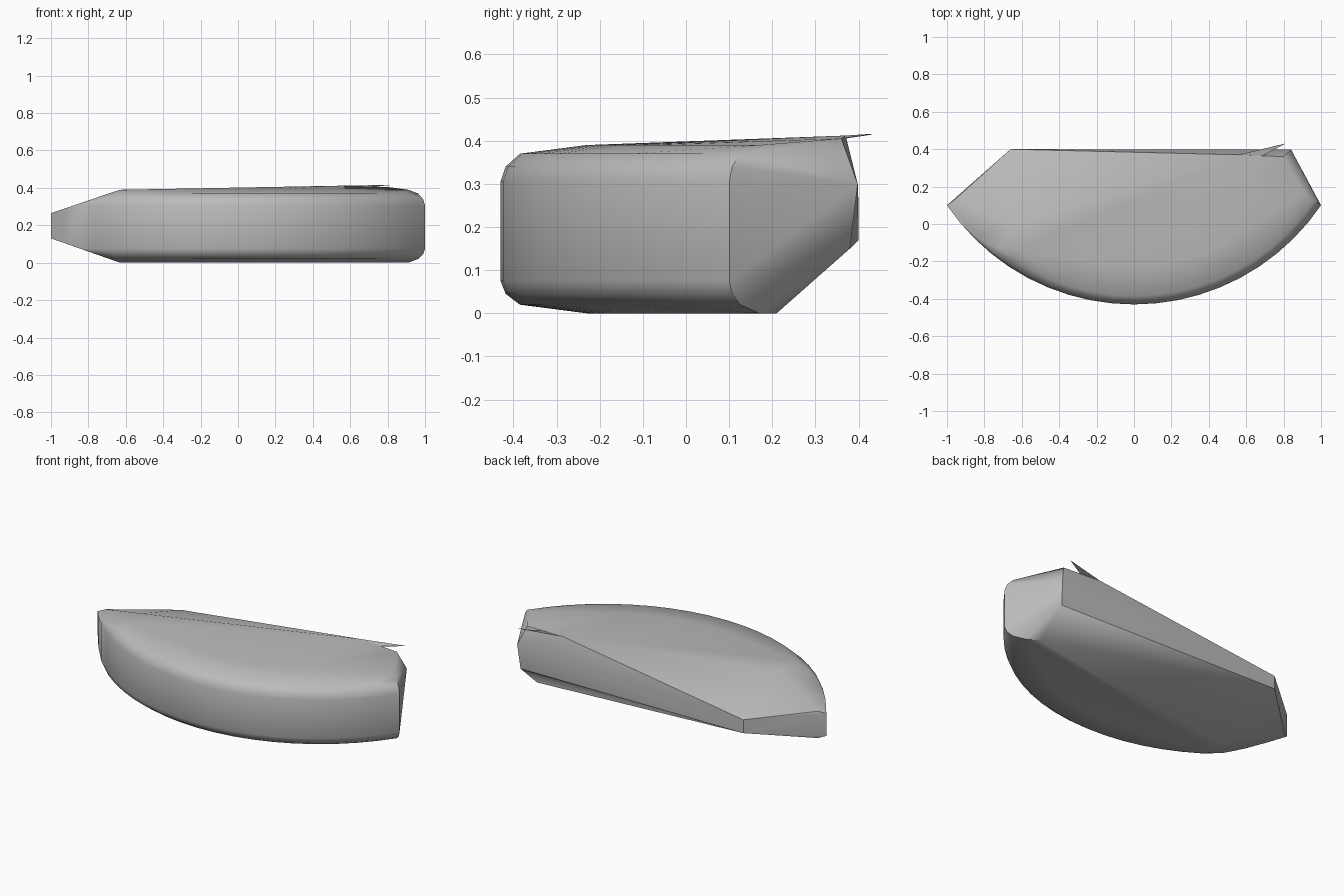
import bpy, bmesh, math

cube = bpy.data.objects.get("Cube")
if cube:
    bpy.data.objects.remove(cube, do_unlink=True)

grey = bpy.data.materials.new("plain grey")
grey.use_nodes = True
colour = (0.5, 0.5, 0.5, 1)
grey.diffuse_color = colour
grey.node_tree.nodes["Principled BSDF"].inputs["Base Color"].default_value = colour


def add_object(name, bm):
    mesh = bpy.data.meshes.new(name)
    bm.to_mesh(mesh)
    bm.free()
    mesh.materials.append(grey)
    obj = bpy.data.objects.new(name, mesh)
    bpy.context.collection.objects.link(obj)
    return obj


# Curved front: rings of a circular arc, each as (inset, low z, high z)
RADIUS, CENTRE_Y, STEPS = 1.208, 0.778, 20
SPAN = math.asin(1 / RADIUS)
RINGS = [(0, 0.075, 0.305), (0.012, 0.045, 0.34), (0.045, 0.02, 0.37), (0.2, 0, 0.39)]
points = []
for inset, low, high in RINGS:
    for i in range(STEPS + 1):
        angle = SPAN * (2 * i / STEPS - 1)
        if inset > 0.1 and abs(angle) > 0.75 * SPAN:
            continue
        radius = RADIUS - inset
        x = radius * math.sin(angle)
        y = CENTRE_Y - radius * math.cos(angle)
        # The narrow end tapers above and below
        points.append((x, y, max(low, 0.13 - 0.35 * (x + 1))))
        points.append((x, y, min(high, 0.265 + 0.34 * (x + 1))))

# Shoulders of the taper, and the slanted back
points += [(-0.63, -0.14, 0), (-0.63, -0.14, 0.39),
           (-0.66, 0.4, 0.17), (-0.66, 0.4, 0.25), (0.56, 0.37, 0.412)]
# Blunt end
points += [(0.91, 0.17, 0), (0.84, 0.21, 0), (0.83, 0.38, 0.15),
           (0.84, 0.398, 0.3), (0.8, 0.36, 0.405), (0.91, 0.17, 0.39)]

bm = bmesh.new()
for p in points:
    bm.verts.new(p)
hull = bmesh.ops.convex_hull(bm, input=bm.verts)
loose = {v for v in hull["geom_interior"] + hull["geom_unused"]
         if isinstance(v, bmesh.types.BMVert)}
bmesh.ops.delete(bm, geom=list(loose), context="VERTS")
bmesh.ops.recalc_face_normals(bm, faces=bm.faces)
body = add_object("wedge_body", bm)
bpy.ops.object.select_all(action="DESELECT")
body.select_set(True)
bpy.context.view_layer.objects.active = body
bpy.ops.object.shade_smooth_by_angle(angle=math.radians(35))

# Thin spike along the back top edge
bm = bmesh.new()
bm.faces.new([bm.verts.new(p) for p in
              [(0.56, 0.37, 0.412), (0.67, 0.355, 0.405), (0.81, 0.43, 0.416)]])
bmesh.ops.recalc_face_normals(bm, faces=bm.faces)
bmesh.ops.solidify(bm, geom=bm.faces[:], thickness=0.002)
add_object("back_spike", bm)
